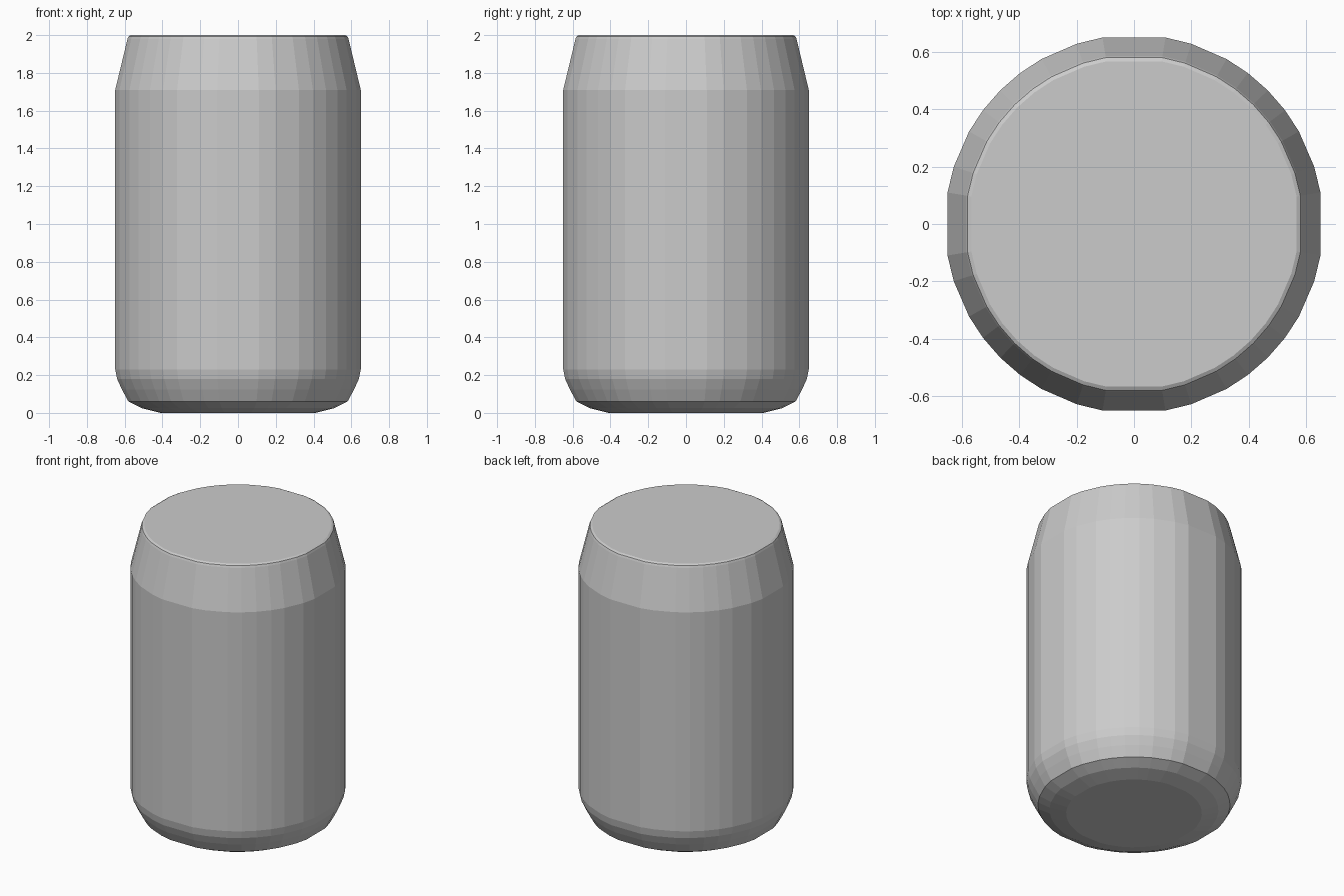
import bpy, bmesh, math

if "Cube" in bpy.data.objects:
    bpy.data.objects.remove(bpy.data.objects["Cube"])

# Uneven facet angles of one quadrant, repeated around: wide flats face the axes
QUADRANT = [9.6, 17.6, 29.3, 37, 45, 53, 60.7, 72.4, 80.4]
ANGLES = [math.radians(a + 90 * q) for q in range(4) for a in QUADRANT]

# Silhouette half-width and height, bottom to top
PROFILE = [(0.41, 0.0), (0.51, 0.025), (0.58, 0.06), (0.615, 0.125),
           (0.64, 0.18), (0.65, 0.23), (0.65, 1.71),
           (0.585, 1.98), (0.58, 1.993), (0.567, 2.0)]


def lathe(name, profile):
    bm = bmesh.new()
    k = 1 / math.cos(ANGLES[0])  # half-width to corner radius
    rings = [[bm.verts.new((r * k * math.cos(a), r * k * math.sin(a), z))
              for a in ANGLES] for r, z in profile]
    n = len(ANGLES)
    for lo, hi in zip(rings, rings[1:]):
        for i in range(n):
            j = (i + 1) % n
            bm.faces.new((lo[i], lo[j], hi[j], hi[i]))
    bm.faces.new(rings[0][::-1])
    bm.faces.new(rings[-1])
    mesh = bpy.data.meshes.new(name)
    bm.to_mesh(mesh)
    bm.free()
    obj = bpy.data.objects.new(name, mesh)
    bpy.context.collection.objects.link(obj)
    return obj


# Can body: rounded foot, straight wall, tapered shoulder and flat lid
lathe("can_body", PROFILE)
